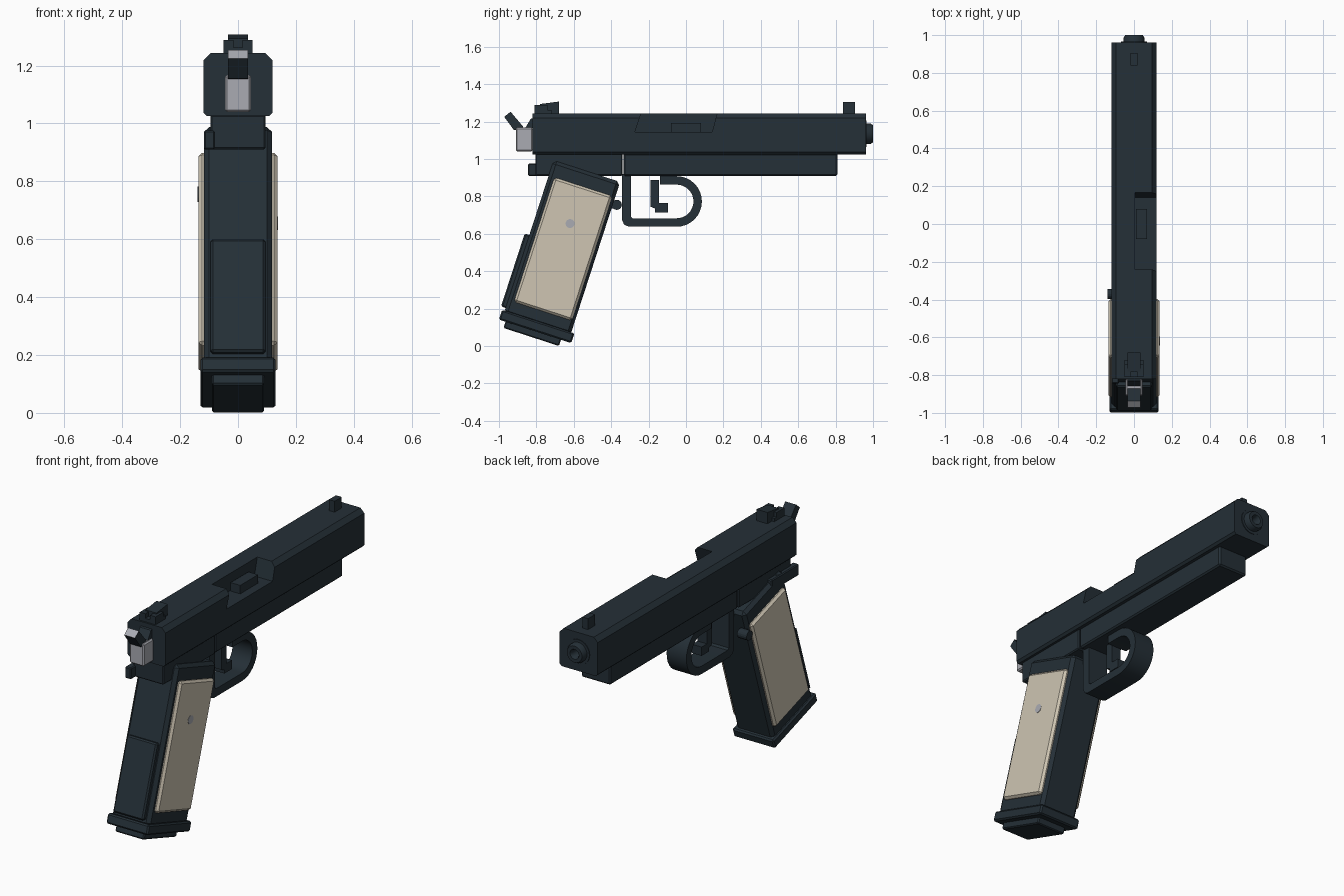
import bpy, bmesh, math
from mathutils import Vector

if "Cube" in bpy.data.objects:
    bpy.data.objects.remove(bpy.data.objects["Cube"])


def material(name, rgb):
    m = bpy.data.materials.new(name)
    m.diffuse_color = (*rgb, 1)
    m.use_nodes = True
    m.node_tree.nodes["Principled BSDF"].inputs["Base Color"].default_value = m.diffuse_color
    return m


STEEL = material("dark blued steel", (0.018, 0.029, 0.038))
CREAM = material("cream grip", (0.62, 0.56, 0.45))
SILVER = material("silver grey", (0.40, 0.41, 0.45))


def finish(name, bm, mat, bevel=0.0, smooth=False):
    bmesh.ops.recalc_face_normals(bm, faces=bm.faces)
    me = bpy.data.meshes.new(name)
    bm.to_mesh(me)
    bm.free()
    me.materials.append(mat)
    ob = bpy.data.objects.new(name, me)
    bpy.context.collection.objects.link(ob)
    bpy.context.view_layer.objects.active = ob
    for o in bpy.context.selected_objects:
        o.select_set(False)
    ob.select_set(True)
    if bevel:
        b = ob.modifiers.new("bevel", 'BEVEL')
        b.width, b.segments = bevel, 1
        bpy.ops.object.modifier_apply(modifier="bevel")
    if smooth:
        bpy.ops.object.shade_smooth_by_angle(angle=math.radians(35))
    return ob


def prism(name, pts, lo, hi, mat=STEEL, axis='x', **kw):
    """Extrude a (y,z) profile along x, or an (x,z) profile along y."""
    bm = bmesh.new()
    place = (lambda p, t: (t, *p)) if axis == 'x' else (lambda p, t: (p[0], t, p[1]))
    f = bm.faces.new([bm.verts.new(place(p, lo)) for p in pts])
    r = bmesh.ops.extrude_face_region(bm, geom=[f])
    d = Vector((hi - lo, 0, 0)) if axis == 'x' else Vector((0, hi - lo, 0))
    bmesh.ops.translate(bm, vec=d, verts=[v for v in r["geom"] if isinstance(v, bmesh.types.BMVert)])
    return finish(name, bm, mat, **kw)


def rect(a0, a1, b0, b1):
    return [(a0, b0), (a1, b0), (a1, b1), (a0, b1)]


def circle(c, r, n=24):
    return arc(c, r, 0, 360 - 360 / n, n)


def arc(c, r, a0, a1, n):
    angles = [math.radians(a0 + (a1 - a0) * i / (n - 1)) for i in range(n)]
    return [(c[0] + r * math.cos(a), c[1] + r * math.sin(a)) for a in angles]


def lathe(name, profile, z, mat=STEEL, n=28):
    """Closed (radius, y) profile turned around a y axis at height z."""
    bm = bmesh.new()
    rings = [[bm.verts.new((r * math.cos(2 * math.pi * i / n), y, z + r * math.sin(2 * math.pi * i / n)))
              for i in range(n)] for r, y in profile]
    for a, b in zip(rings, rings[1:] + rings[:1]):
        for i in range(n):
            j = (i + 1) % n
            bm.faces.new((a[i], a[j], b[j], b[i]))
    return finish(name, bm, mat, smooth=True)


def cut(ob, cutter):
    bpy.context.view_layer.objects.active = ob
    m = ob.modifiers.new("cut", 'BOOLEAN')
    m.operation, m.solver, m.object = 'DIFFERENCE', 'EXACT', cutter
    bpy.ops.object.modifier_apply(modifier="cut")
    bpy.data.objects.remove(cutter)


def tilt(u, v):
    """Grip coordinates: u forward, v up along the raked grip."""
    c, s = math.cos(math.radians(18)), math.sin(math.radians(18))
    return (-0.53 + u * c + v * s, 0.935 - u * s + v * c)


def tilt_box(name, u0, u1, v0, v1, x0, x1, mat=STEEL, bevel=0.0):
    return prism(name, [tilt(*p) for p in rect(u0, u1, v0, v1)], x0, x1, mat, bevel=bevel)


# slide with chamfered edges, ejection port and bore
half = [(0.107, 1.025), (0.119, 1.037), (0.119, 1.218), (0.095, 1.243)]
slide = prism("slide", half + [(-x, z) for x, z in reversed(half)], -0.82, 0.962, axis='y')
cut(slide, prism("port_cutter", [(-0.273, 1.145), (0.14, 1.145), (0.17, 1.26), (-0.235, 1.26)], 0.005, 0.2))
cut(slide, prism("bore_cutter", circle((0, 1.135), 0.045), 0.85, 1.1, axis='y'))
prism("chamber_block", rect(-0.08, 0.08, 1.13, 1.193), 0.01, 0.07)

# barrel and bushing
lathe("barrel", [(0.055, 0.90), (0.055, 0.985), (0.047, 1.0), (0.028, 1.0), (0.022, 0.99), (0.022, 0.90)], 1.135)
lathe("muzzle_bushing", [(0.07, 0.95), (0.07, 0.966), (0.05, 0.966), (0.05, 0.95)], 1.135)

# sights
prism("front_sight", rect(0.84, 0.904, 1.235, 1.305), -0.018, 0.018)
prism("rear_sight_base", rect(-0.81, -0.72, 1.235, 1.262), -0.05, 0.05)
for side, x in (("left", -0.05), ("right", 0.015)):
    prism("rear_sight_ear_" + side, rect(-0.81, -0.74, 1.255, 1.288), x, x + 0.035)
prism("rear_sight_ramp", [(-0.78, 1.235), (-0.68, 1.235), (-0.68, 1.307), (-0.78, 1.294)], -0.035, 0.035)

# hammer: silver body, dark spur with a silver tip
prism("hammer_body", rect(-0.91, -0.82, 1.04, 1.168), -0.045, 0.045, SILVER, bevel=0.007)
spur = prism("hammer_spur", [(-0.875, 1.15), (-0.92, 1.155), (-0.972, 1.225), (-0.938, 1.253), (-0.87, 1.172)],
             -0.034, 0.034)
spur.data.materials.append(SILVER)
for f in spur.data.polygons:
    if f.normal.y < -0.4 and f.normal.z > 0.4:
        f.material_index = 1
prism("hammer_seat", [(-0.86, 1.165), (-0.81, 1.165), (-0.81, 1.222), (-0.83, 1.215)], -0.035, 0.035)

# frame
prism("frame_rear", rect(-0.805, -0.34, 0.91, 1.03), -0.095, 0.095, bevel=0.006)
prism("dust_cover", rect(-0.335, 0.81, 0.91, 1.03), -0.092, 0.092, bevel=0.008)
prism("safety_lever", rect(-0.845, -0.6, 0.91, 0.975), -0.118, -0.08, bevel=0.005)

# trigger guard and trigger
centre = (-0.05, 0.773)
guard = ([(-0.342, 0.92), (-0.342, 0.675), (-0.331, 0.649), (-0.305, 0.638)]
         + arc(centre, 0.135, -90, 90, 17) + [(-0.14, 0.908), (-0.14, 0.863)]
         + arc(centre, 0.09, 90, -90, 17) + [(-0.285, 0.683), (-0.295, 0.693), (-0.295, 0.92)])
prism("trigger_guard", guard, -0.062, 0.062, smooth=True)
prism("trigger", [(-0.19, 0.887), (-0.19, 0.745), (-0.165, 0.735), (-0.165, 0.715), (-0.097, 0.715),
                  (-0.097, 0.765), (-0.145, 0.765), (-0.145, 0.887)], -0.03, 0.03)

# raked grip, base and back strap
tilt_box("grip", -0.187, 0.187, -0.86, 0, -0.118, 0.118, bevel=0.018)
tilt_box("magazine_flange", -0.202, 0.205, -0.90, -0.845, -0.13, 0.13, bevel=0.008)
tilt_box("magazine_base", -0.165, 0.147, -0.935, -0.89, -0.09, 0.09, bevel=0.006)
tilt_box("back_strap", -0.213, -0.15, -0.83, -0.42, -0.095, 0.095, bevel=0.008)

# grip panels on both sides, medallion and magazine button
for side, x0, x1 in (("left", -0.136, -0.10), ("right", 0.10, 0.136)):
    tilt_box("grip_panel_" + side, -0.155, 0.17, -0.785, -0.085, x0, x1, CREAM, 0.012)
prism("grip_medallion", circle((-0.62, 0.655), 0.024, 16), 0.13, 0.138, SILVER)
prism("magazine_button", circle((-0.37, 0.755), 0.027, 16), -0.14, -0.08)
prism("button_bridge", rect(-0.42, -0.37, 0.735, 0.775), -0.11, -0.08)
